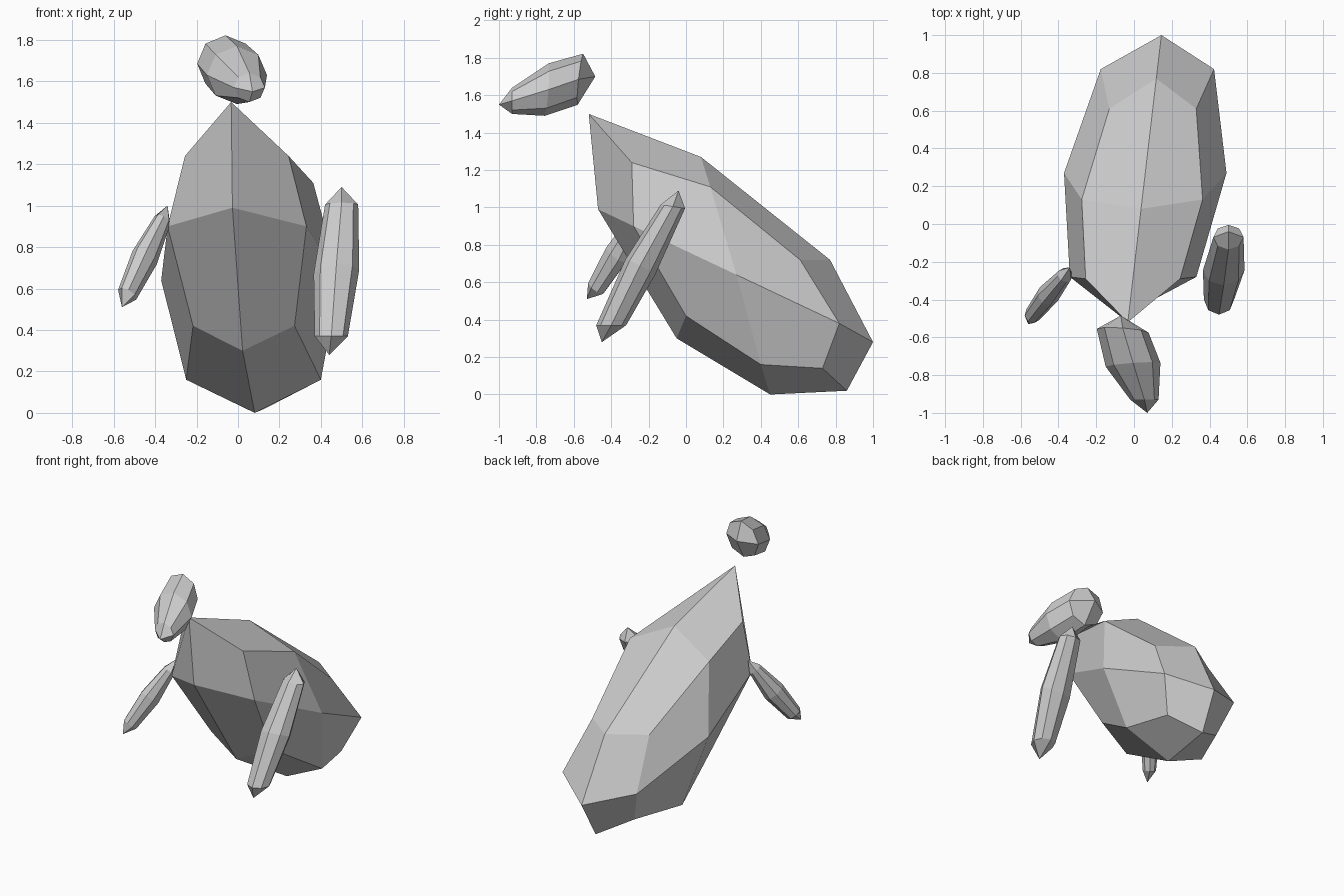
import bpy, bmesh, math
from mathutils import Vector

if "Cube" in bpy.data.objects:
    bpy.data.objects.remove(bpy.data.objects["Cube"])


def loft(name, start, rings, end):
    """Flat-shaded blob: 8-sided rings closed by four quads around each pole."""
    bm = bmesh.new()
    loops = [[bm.verts.new(p) for p in ring] for ring in rings]
    for a, b in zip(loops, loops[1:]):
        for i in range(8):
            j = (i + 1) % 8
            bm.faces.new((a[i], a[j], b[j], b[i]))
    for pole, loop in ((start, loops[0]), (end, loops[-1])):
        tip = bm.verts.new(pole)
        for i in range(0, 8, 2):
            bm.faces.new((tip, loop[i], loop[i + 1], loop[(i + 2) % 8]))
    bmesh.ops.recalc_face_normals(bm, faces=bm.faces[:])
    mesh = bpy.data.meshes.new(name)
    bm.to_mesh(mesh)
    bm.free()
    obj = bpy.data.objects.new(name, mesh)
    bpy.context.collection.objects.link(obj)
    return obj


def ring(center, u, v):
    c, u, v = Vector(center), Vector(u), Vector(v)
    return [c + u * math.cos(k * math.pi / 4) + v * math.sin(k * math.pi / 4)
            for k in range(8)]


# Body: middle outline (y, z) and side outline (half width, y, z), mirrored
# left and right, with a slight sideways turn towards the tail
middle = [(-0.47, 0.99), (-0.52, 1.50), (0.08, 1.27), (0.77, 0.72),
          (1.00, 0.28), (0.86, 0.02), (0.45, 0.00), (-0.05, 0.30)]
side = [(0.335, -0.28, 0.90), (0.25, -0.29, 1.24), (0.32, 0.13, 1.11),
        (0.23, 0.61, 0.72), (0.30, 0.82, 0.38), (0.21, 0.73, 0.14),
        (0.325, 0.40, 0.16), (0.245, 0.00, 0.42)]


def turned(x, y, z):
    return Vector((x + 0.028 + 0.117 * y, y, z))


loft("body", turned(-0.43, 0.27, 0.64),
     [[turned(-x, y, z) for x, y, z in side],
      [turned(0, y, z) for y, z in middle],
      [turned(x, y, z) for x, y, z in side]],
     turned(0.43, 0.27, 0.64))

# Head: tapers forward to a blunt snout
loft("head", (-0.07, -0.485, 1.70),
     [ring((-0.06, -0.565, 1.685), (0.137, -0.01, 0), (0, 0.015, 0.137)),
      ring((-0.005, -0.745, 1.63), (0.145, 0.01, 0), (0, 0.01, 0.14)),
      ring((0.055, -0.93, 1.57), (0.075, 0, 0), (0, 0, 0.07))],
     (0.07, -1.0, 1.55))

# Right-hand limb
loft("right_arm", (0.50, -0.04, 1.09),
     [ring((0.50, -0.07, 1.005), (0.08, 0, 0), (0, 0.065, -0.01)),
      ring((0.475, -0.245, 0.68), (0.11, 0, 0.01), (0, 0.08, -0.04)),
      ring((0.45, -0.40, 0.37), (0.08, 0, 0), (0, 0.08, 0))],
     (0.44, -0.45, 0.28))

# Left-hand limb, thinner in the front view
u, v = Vector((0.80, -0.59, 0)), Vector((-0.47, -0.64, 0.60))
loft("left_arm", (-0.34, -0.23, 1.0),
     [ring((-0.365, -0.27, 0.93), u * 0.04, v * 0.045),
      ring((-0.45, -0.37, 0.75), u * 0.06, v * 0.075),
      ring((-0.535, -0.48, 0.57), u * 0.045, v * 0.055)],
     (-0.56, -0.53, 0.51))
